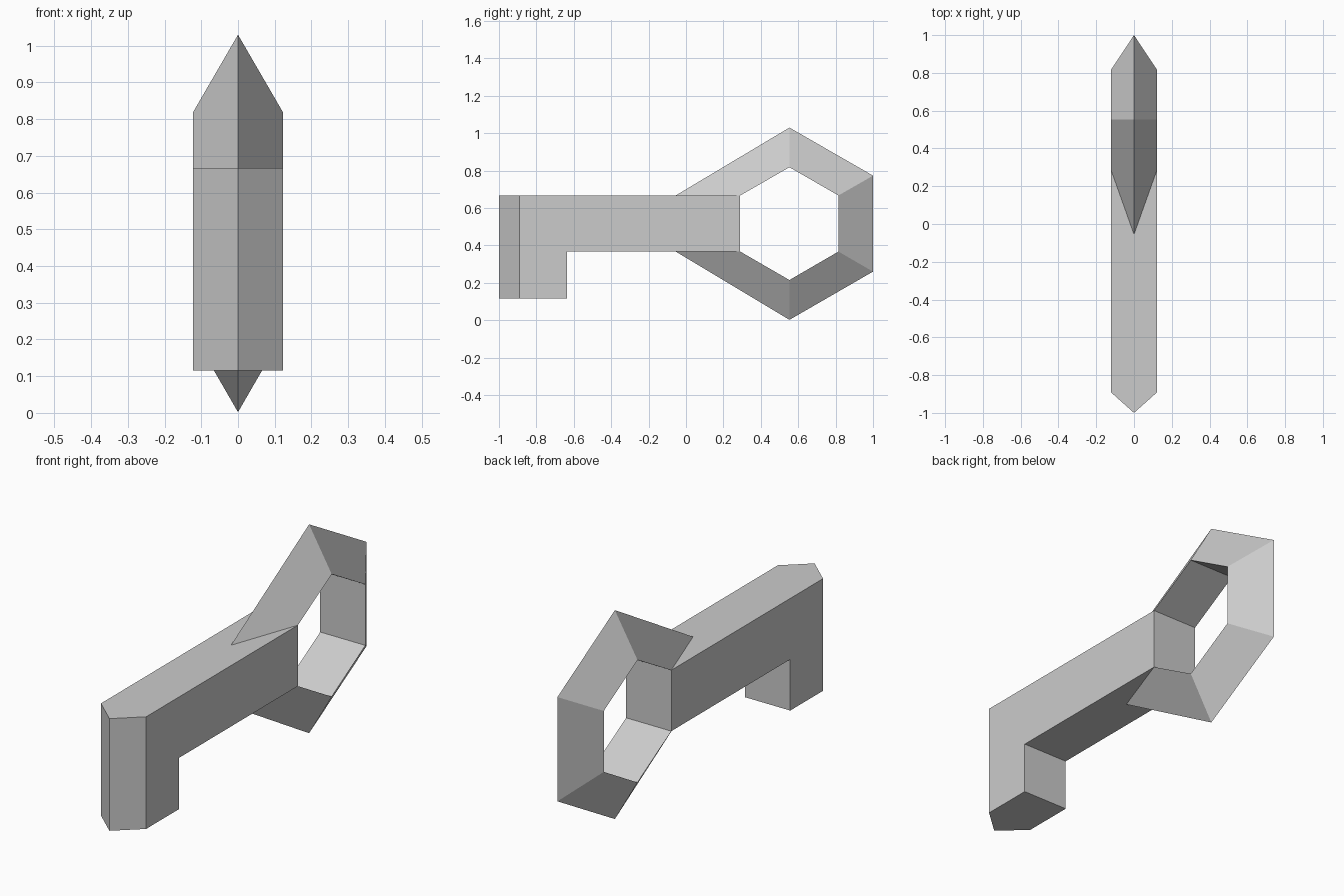
import bpy, bmesh

if "Cube" in bpy.data.objects:
    bpy.data.objects.remove(bpy.data.objects["Cube"])

W = 0.123  # half thickness

grey = bpy.data.materials.new("grey metal")
grey.diffuse_color = (0.6, 0.6, 0.6, 1)
grey.use_nodes = True
grey.node_tree.nodes["Principled BSDF"].inputs["Base Color"].default_value = grey.diffuse_color


def finish(name, bm):
    bmesh.ops.recalc_face_normals(bm, faces=bm.faces)
    mesh = bpy.data.meshes.new(name)
    bm.to_mesh(mesh)
    bm.free()
    mesh.materials.append(grey)
    obj = bpy.data.objects.new(name, mesh)
    bpy.context.collection.objects.link(obj)
    return obj


# Shaft with tooth: L profile (y, z) extruded across x, then creased into a nose
profile = [(-0.89, 0.667), (-0.89, 0.115), (-0.635, 0.115),
           (-0.635, 0.367), (0.29, 0.367), (0.29, 0.667)]
bm = bmesh.new()
side = bm.faces.new([bm.verts.new((-W, y, z)) for y, z in profile])
ext = bmesh.ops.extrude_face_region(bm, geom=[side])
for v in ext["geom"]:
    if isinstance(v, bmesh.types.BMVert):
        v.co.x = W
bmesh.ops.bisect_plane(bm, geom=bm.verts[:] + bm.edges[:] + bm.faces[:],
                       plane_co=(0, 0, 0), plane_no=(1, 0, 0))
for v in bm.verts:
    if abs(v.co.x) < 1e-4 and v.co.y < -0.8:
        v.co.y = -1.0
finish("key_shaft", bm)

# Hexagonal bow: triangular section, outer ridge and inner flat, ends on the shaft
ridge = [(-0.055, 0.667), (0.553, 1.03), (1.0, 0.773),
         (1.0, 0.26), (0.553, 0.002), (-0.055, 0.367)]
inner = [(0.29, 0.667), (0.553, 0.818), (0.815, 0.667),
         (0.815, 0.367), (0.553, 0.215), (0.29, 0.367)]
bm = bmesh.new()
rings = [[bm.verts.new((0, *r)), bm.verts.new((W, *i)), bm.verts.new((-W, *i))]
         for r, i in zip(ridge, inner)]
for a, b in zip(rings, rings[1:]):
    for k in range(3):
        n = (k + 1) % 3
        bm.faces.new((a[k], a[n], b[n], b[k]))
finish("key_bow", bm)
